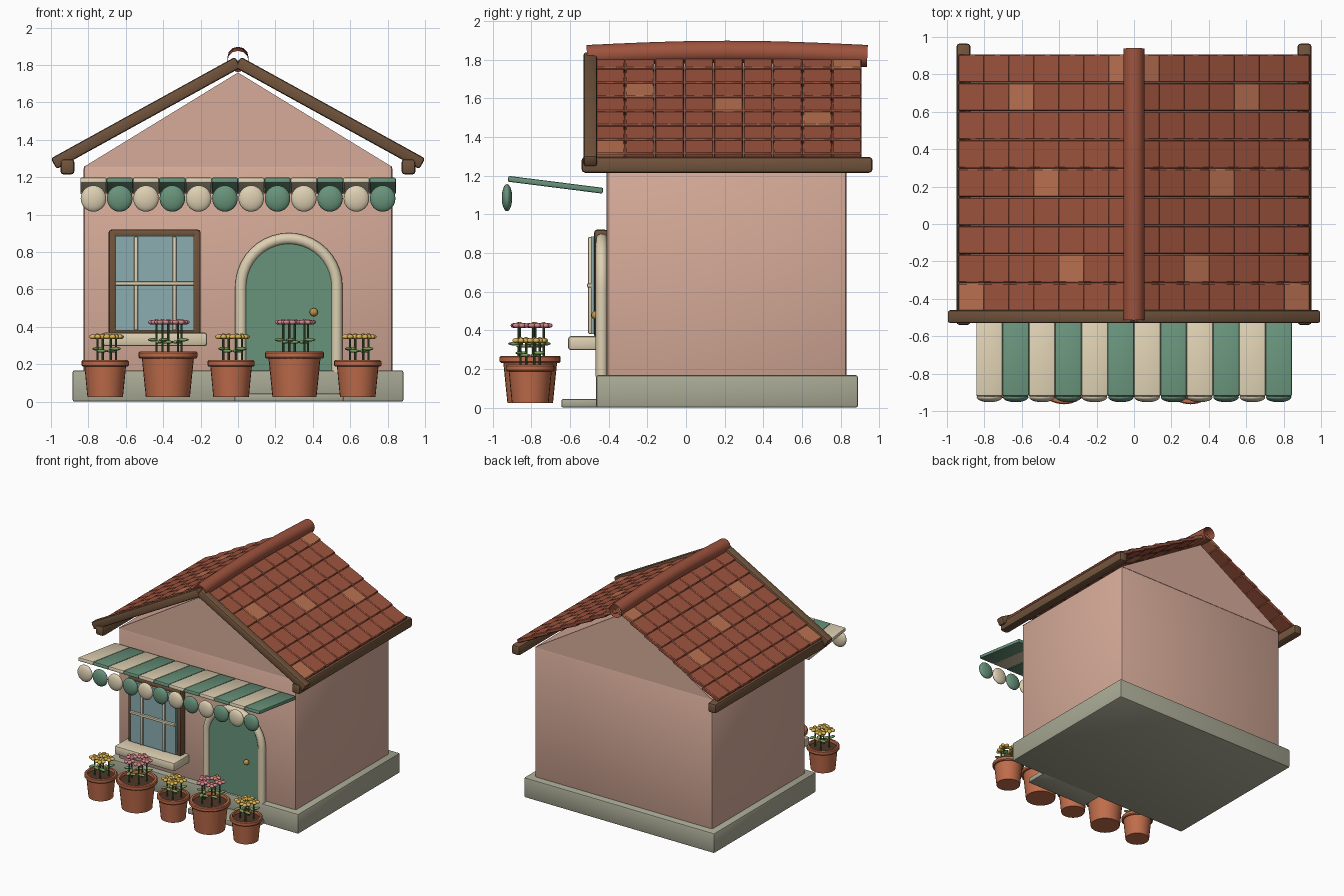
import bpy, bmesh
from math import sin, cos, pi, radians, atan
from mathutils import Matrix, Vector

if "Cube" in bpy.data.objects:
    bpy.data.objects.remove(bpy.data.objects["Cube"])


def material(name, r, g, b):
    m = bpy.data.materials.new(name)
    m.diffuse_color = tuple((c / 255) ** 2.2 for c in (r, g, b)) + (1,)
    m.use_nodes = True
    m.node_tree.nodes["Principled BSDF"].inputs["Base Color"].default_value = m.diffuse_color
    return m


PLASTER = material("plaster", 214, 170, 152)
STONE = material("stone", 168, 168, 148)
WOOD = material("wood", 112, 84, 62)
TILE = material("roof_tile", 156, 84, 64)
PALE = material("pale_tile", 184, 112, 82)
CREAM = material("cream", 220, 206, 176)
GREEN = material("green", 104, 146, 122)
GLASS = material("glass", 138, 172, 176)
GOLD = material("gold", 190, 145, 75)
CLAY = material("terracotta", 190, 108, 76)
SOIL = material("soil", 80, 58, 44)
STEM = material("stem", 72, 96, 62)
LEAF = material("leaf", 122, 156, 92)
PINK = material("pink", 214, 132, 142)
YELLOW = material("yellow", 222, 182, 82)


def finish(name, bm, mat):
    """Turn a bmesh into an object, smooth with sharp creases."""
    bmesh.ops.recalc_face_normals(bm, faces=bm.faces)
    for f in bm.faces:
        f.smooth = True
    for e in bm.edges:
        e.smooth = e.calc_face_angle(0) < radians(40)
    me = bpy.data.meshes.new(name)
    bm.to_mesh(me)
    bm.free()
    me.materials.append(mat)
    ob = bpy.data.objects.new(name, me)
    bpy.context.collection.objects.link(ob)
    return ob


def add_box(bm, loc, size, bevel=0.01, pitch=0, segs=2):
    m = Matrix.Translation(loc) @ Matrix.Rotation(pitch, 4, 'Y') @ Matrix.Diagonal((*size, 1))
    vs = bmesh.ops.create_cube(bm, size=1, matrix=m)["verts"]
    if bevel:
        edges = list({e for v in vs for e in v.link_edges})
        bmesh.ops.bevel(bm, geom=edges, offset=bevel, segments=segs, profile=0.5, affect='EDGES')


def span_box(name, x, y, z, mat, bevel=0.01):
    bm = bmesh.new()
    pairs = (x, y, z)
    add_box(bm, [(a + b) / 2 for a, b in pairs], [b - a for a, b in pairs], bevel)
    return finish(name, bm, mat)


def add_ball(bm, loc, radii, turn=0, u=12, v=8):
    m = Matrix.Translation(loc) @ Matrix.Rotation(turn, 4, 'Z') @ Matrix.Diagonal((*radii, 1))
    bmesh.ops.create_uvsphere(bm, u_segments=u, v_segments=v, radius=1, matrix=m)


def prism(name, pts, y0, y1, mat):
    bm = bmesh.new()
    face = bm.faces.new([bm.verts.new((x, y0, z)) for x, z in pts])
    ext = bmesh.ops.extrude_face_region(bm, geom=[face])["geom"]
    bmesh.ops.translate(bm, vec=(0, y1 - y0, 0), verts=[g for g in ext if isinstance(g, bmesh.types.BMVert)])
    return finish(name, bm, mat)


def tube(name, pts, r, mat, caps):
    cu = bpy.data.curves.new(name, 'CURVE')
    cu.dimensions = '3D'
    cu.bevel_depth, cu.bevel_resolution, cu.use_fill_caps = r, 4, caps
    sp = cu.splines.new('POLY')
    sp.points.add(len(pts) - 1)
    for p, co in zip(sp.points, pts):
        p.co = (*co, 1)
    sp.use_smooth = True
    cu.materials.append(mat)
    bpy.context.collection.objects.link(bpy.data.objects.new(name, cu))


# House body
span_box("plinth", (-.885, .885), (-.465, .89), (0, .168), STONE, .012)
span_box("doorstep", (-.02, .565), (-.645, -.44), (0, .045), STONE)
span_box("walls", (-.825, .825), (-.41, .83), (.15, 1.265), PLASTER, .018)
prism("gable", [(-.825, 1.255), (.825, 1.255), (0, 1.76)], -.41, .83, PLASTER)

# Roof tiles: overlapping rows on both slopes, a few pale ones
SLOPE = atan(.551)
tiles, pales = bmesh.new(), bmesh.new()
for s in (-1, 1):
    for row in range(7):
        x = .1335 * (row + 1) - .077
        for col in range(9):
            bm = pales if (3 * row - 5) % 13 == col else tiles
            add_box(bm, (s * x, -.392 + .153 * col, 1.812 - .551 * x), (.17, .151, .03),
                    .006, s * (SLOPE - radians(4)), 1)
finish("roof_tiles", tiles, TILE)
finish("pale_roof_tiles", pales, PALE)
tube("ridge_cap", [(0, -.512 + 1.45 * t / 12, 1.819 + .022 * sin(pi * t / 12)) for t in range(13)],
     .057, TILE, False)

# Gable boards and eave beams
for s, side in ((-1, "left"), (1, "right")):
    bm = bmesh.new()
    add_box(bm, (s * .4925, -.495, 1.5435), (1.125, .07, .065), .014, s * SLOPE)
    finish("gable_board_" + side, bm, WOOD)
    span_box("eave_beam_" + side, (s * .912 - .038, s * .912 + .038), (-.54, .965), (1.215, 1.297), WOOD, .018)

# Striped awning with scallops
AWN = atan(.062 / .49)
for name, mat, start in (("cream", CREAM, 0), ("green", GREEN, 1)):
    slats, discs = bmesh.new(), bmesh.new()
    for i in range(start, 12, 2):
        x = -.773 + .1406 * i
        m = Matrix.Translation((x, -.675, 1.153)) @ Matrix.Rotation(-AWN, 4, 'X')
        tmp = bmesh.new()
        add_box(tmp, (0, 0, 0), (.1406, .495, .03), .008)
        tmp.transform(m)
        me = bpy.data.meshes.new("slat")
        tmp.to_mesh(me)
        tmp.free()
        slats.from_mesh(me)
        bpy.data.meshes.remove(me)
        add_ball(discs, (x, -.926, 1.086), (.068, .027, .07), 0, 24, 16)
    finish("awning_" + name, slats, mat)
    finish("scallops_" + name, discs, mat)

# Window
bm = bmesh.new()
for x in (-.669, -.222):
    add_box(bm, (x, -.44, .64), (.045, .07, .56), .015)
for z in (.385, .9):
    add_box(bm, (-.4455, -.44, z), (.485, .07, .042), .015)
finish("window_frame", bm, WOOD)
span_box("window_glass", (-.655, -.235), (-.492, -.42), (.38, .885), GLASS, 0)
bm = bmesh.new()
for x in (-.545, -.34):
    add_box(bm, (x, -.495, .632), (.02, .022, .5), .004)
add_box(bm, (-.445, -.5, .632), (.42, .022, .02), .004)
finish("window_bars", bm, CREAM)
span_box("window_sill", (-.725, -.165), (-.61, -.4), (.297, .37), CREAM, .015)

# Door with arched surround
CX, SPRING = .272, .615


def arch(r, n=20):
    return ([(CX + r, .16)] + [(CX + r * cos(pi * i / n), SPRING + r * sin(pi * i / n)) for i in range(n + 1)]
            + [(CX - r, .16)])


prism("door", arch(.24), -.45, -.4, GREEN)
tube("door_surround", [(x, -.436, z) for x, z in arch(.256)], .031, CREAM, True)
bm = bmesh.new()
add_ball(bm, (.405, -.468, .478), (.022, .022, .022), 0, 16, 10)
finish("door_knob", bm, GOLD)


# Potted flowers
def flower_pot(n, x, rim, base, top, bloom_z, leaf_z, ring, count, petal):
    y, z0 = -.806, .025
    profile = [(0, z0), (base, z0), (rim * .88, top - .035), (rim - .006, top - .035), (rim, top - .028),
               (rim, top - .006), (rim - .006, top), (rim * .84, top), (rim * .8, top - .03)]
    bm = bmesh.new()
    vs = [bm.verts.new((r, 0, z)) for r, z in profile]
    es = [bm.edges.new(p) for p in zip(vs, vs[1:])]
    bmesh.ops.spin(bm, geom=vs + es, cent=(0, 0, 0), axis=(0, 0, 1), angle=2 * pi, steps=28)
    bmesh.ops.remove_doubles(bm, verts=bm.verts, dist=1e-4)
    bmesh.ops.translate(bm, vec=(x, y, 0), verts=bm.verts)
    finish(f"pot_{n}", bm, CLAY)
    soil, stems, leaves, petals, hearts = (bmesh.new() for _ in range(5))
    bmesh.ops.create_cone(soil, cap_ends=True, segments=28, radius1=rim * .8, radius2=rim * .82, depth=.02,
                          matrix=Matrix.Translation((x, y, top - .03)))
    for k in range(count):
        a = 2 * pi * k / count + .4
        px, py = x + .008 + ring * cos(a), y + ring * sin(a)
        h = bloom_z - top + .03
        bmesh.ops.create_cone(stems, cap_ends=True, segments=8, radius1=.006, radius2=.006, depth=h,
                              matrix=Matrix.Translation((px, py, bloom_z - h / 2)))
        for d in (-1, 1):
            t = a + d * .9
            add_ball(leaves, (px + d * .026 * cos(t), py + d * .026 * sin(t), leaf_z + d * .006),
                     (.032, .015, .009), t)
        for j in range(5):
            t = 2 * pi * j / 5 + a
            add_ball(petals, (px + .025 * cos(t), py + .025 * sin(t), bloom_z), (.021, .017, .013), t)
        add_ball(hearts, (px, py, bloom_z + .006), (.014, .014, .012))
    finish(f"soil_{n}", soil, SOIL)
    finish(f"stems_{n}", stems, STEM)
    finish(f"leaves_{n}", leaves, LEAF)
    finish(f"petals_{n}", petals, petal)
    finish(f"flower_centres_{n}", hearts, GOLD)


for n, x in enumerate((-.71, -.375, -.037, .302, .64)):
    if n % 2:
        flower_pot(n, x, .158, .118, .267, .425, .325, .07, 5, PINK)
    else:
        flower_pot(n, x, .126, .095, .222, .347, .277, .054, 4, YELLOW)
